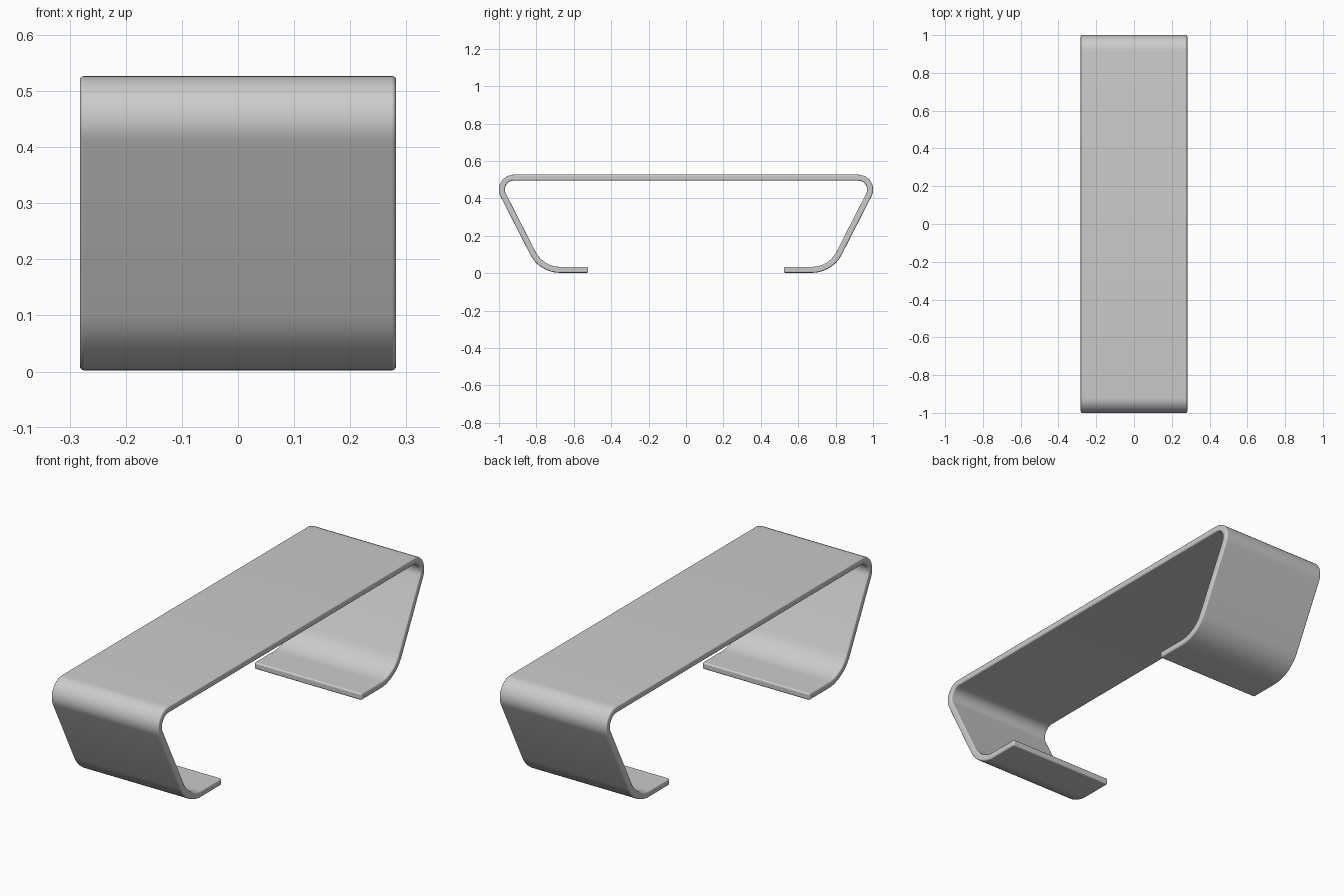
import bpy, bmesh, math
from mathutils import Vector

if "Cube" in bpy.data.objects:
    bpy.data.objects.remove(bpy.data.objects["Cube"])

HALF_W = 0.282   # half width of the bent sheet along x
T = 0.032        # sheet thickness
ARC_STEPS = 12


def fillet(prev, corner, nxt, radius):
    """Outer-face arc at a corner: list of (outer point, inward normal)."""
    a, b = (prev - corner).normalized(), (nxt - corner).normalized()
    half = a.angle(b) / 2
    centre = corner + (a + b).normalized() * (radius / math.sin(half))
    start = (corner + a * (radius / math.tan(half)) - centre).normalized()
    end = (corner + b * (radius / math.tan(half)) - centre).normalized()
    sweep = start.angle(end)
    out = []
    for i in range(ARC_STEPS + 1):
        t = i / ARC_STEPS
        d = (start * math.sin((1 - t) * sweep) + end * math.sin(t * sweep)) / math.sin(sweep)
        out.append((centre + d * radius, -d))
    return out


# Outer outline of one half: foot end, lower bend, upper bend
foot_end = Vector((0.523, 0.002))
low = Vector((0.783, 0.002))
high = Vector((1.051, 0.527))
top_mid = Vector((0.0, 0.527))
half = [(foot_end, Vector((0, 1)))]
half += fillet(foot_end, low, high, 0.18)
half += fillet(low, high, top_mid, 0.08)

# Mirror the half outline to the other end
flip = lambda v: Vector((-v.x, v.y))
profile = half + [(flip(p), flip(n)) for p, n in reversed(half)]

# Sweep a rectangular section along the outline
bm = bmesh.new()
rings = []
for p, n in profile:
    q = p + n * T
    rings.append([bm.verts.new(c) for c in (
        (-HALF_W, p.x, p.y), (HALF_W, p.x, p.y),
        (HALF_W, q.x, q.y), (-HALF_W, q.x, q.y))])
for r, s in zip(rings, rings[1:]):
    for i in range(4):
        j = (i + 1) % 4
        bm.faces.new((r[i], r[j], s[j], s[i]))
bm.faces.new(rings[0])
bm.faces.new(rings[-1])
bmesh.ops.recalc_face_normals(bm, faces=bm.faces[:])
for f in bm.faces:
    f.smooth = True
mesh = bpy.data.meshes.new("bent_stand")
bm.to_mesh(mesh)
bm.free()
stand = bpy.data.objects.new("bent_stand", mesh)
bpy.context.collection.objects.link(stand)

# Softly rounded sheet edges
bev = stand.modifiers.new("rounded_edges", 'BEVEL')
bev.width = 0.008
bev.segments = 3
bev.limit_method = 'ANGLE'
bev.angle_limit = math.radians(45)
bev.harden_normals = True
